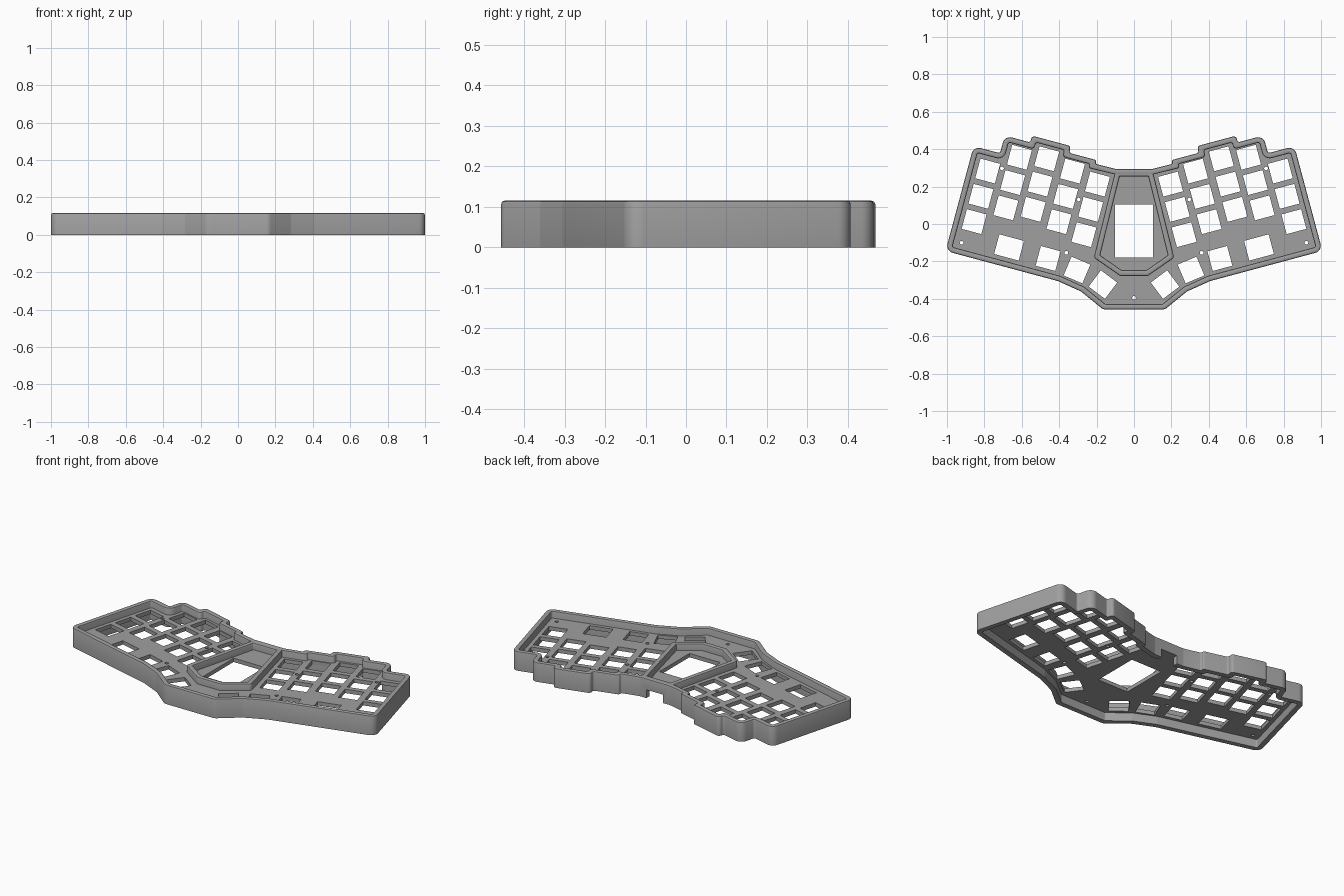
import bpy, bmesh, math
from mathutils import Vector

if "Cube" in bpy.data.objects:
    bpy.data.objects.remove(bpy.data.objects["Cube"])

H = 0.115                      # case height
PLATE_LOW, PLATE_TOP = 0.05, 0.073
TILT = math.radians(15)        # splay of each half

grey = bpy.data.materials.new("case grey")
grey.diffuse_color = (0.35, 0.35, 0.35, 1)
grey.use_nodes = True
grey.node_tree.nodes["Principled BSDF"].inputs["Base Color"].default_value = grey.diffuse_color


def ab(a, b):
    """Point on the tilted right half (a along rows, b along columns)."""
    c, s = math.cos(TILT), math.sin(TILT)
    return (a * c - b * s, a * s + b * c)


def mirrored(right):
    """Close a right-hand outline (clockwise) with its left-hand mirror."""
    return [Vector(p) for p in right] + [Vector((-x, y)) for x, y in reversed(right)]


def offset_round(pts, off, radius, segs=6):
    """Inset a clockwise outline and round its corners with true arcs."""
    n = len(pts)
    dirs = [(pts[(i + 1) % n] - pts[i]).normalized() for i in range(n)]
    corners = []
    for i in range(n):
        n1 = Vector((dirs[i - 1].y, -dirs[i - 1].x))
        n2 = Vector((dirs[i].y, -dirs[i].x))
        corners.append(pts[i] + (n1 + n2) * (off / (1 + n1.dot(n2))))
    out = []
    for i, p in enumerate(corners):
        d1, d2 = dirs[i - 1], dirs[i]
        turn = math.acos(max(-1, min(1, d1.dot(d2))))
        convex = d1.x * d2.y - d1.y * d2.x < 0
        r = max(radius - off, 0.005) if convex else 0.012 + off
        room = min((p - corners[i - 1]).length, (corners[(i + 1) % n] - p).length)
        t = min(r * math.tan(turn / 2), 0.48 * room)
        a, b, w = p - d1 * t, p + d2 * t, math.cos(turn / 2)
        for k in range(segs + 1):
            u = k / segs
            f, g, h = (1 - u) ** 2, 2 * w * u * (1 - u), u * u
            out.append((a * f + p * g + b * h) / (f + g + h))
    return out


def wall(name, pts, radius, thick, low, top, bevel=0.008):
    """Closed wall following an outline, with softened top edges."""
    prof = [(0, low), (0, top - bevel), (bevel * 0.3, top - bevel * 0.3), (bevel, top),
            (thick - bevel, top), (thick - bevel * 0.3, top - bevel * 0.3),
            (thick, top - bevel), (thick, low)]
    bm = bmesh.new()
    rings = [[bm.verts.new((p.x, p.y, z)) for p in offset_round(pts, off, radius)]
             for off, z in prof]
    for j, r1 in enumerate(rings):
        r2 = rings[(j + 1) % len(rings)]
        for i in range(len(r1)):
            k = (i + 1) % len(r1)
            bm.faces.new((r1[i], r1[k], r2[k], r2[i]))
    bmesh.ops.recalc_face_normals(bm, faces=bm.faces)
    me = bpy.data.meshes.new(name)
    bm.to_mesh(me)
    bm.free()
    me.materials.append(grey)
    ob = bpy.data.objects.new(name, me)
    bpy.context.collection.objects.link(ob)
    return ob


def activate(ob):
    bpy.ops.object.select_all(action='DESELECT')
    ob.select_set(True)
    bpy.context.view_layer.objects.active = ob


def rect(cx, cy, w, h, ang):
    """Corners of a turned rectangle."""
    c, s = math.cos(ang), math.sin(ang)
    return [(cx + x * w / 2 * c - y * h / 2 * s, cy + x * w / 2 * s + y * h / 2 * c)
            for x, y in ((-1, -1), (1, -1), (1, 1), (-1, 1))]


def circle(cx, cy, r, n=14):
    return [(cx + r * math.cos(2 * math.pi * i / n), cy + r * math.sin(2 * math.pi * i / n))
            for i in range(n)]


# Outline of the case: stepped back edge, square outer end, angled front
outline = mirrored([
    (0.10, 0.295), ab(0.282, 0.257), ab(0.282, 0.278), ab(0.433, 0.278),
    ab(0.433, 0.315), ab(0.649, 0.315), ab(0.649, 0.278), ab(0.79, 0.278),
    ab(0.79, 0.18), ab(0.936, 0.18), ab(0.936, -0.40), ab(0.314, -0.40),
    (0.283, -0.361), (0.165, -0.457)])
rim = wall("outer_wall", outline, 0.04, 0.03, 0, H)

# Cable notch under the middle of the back wall
bpy.ops.mesh.primitive_cube_add(size=1, location=(0, 0.3, 0.015))
cutter = bpy.context.object
cutter.scale = (0.11, 0.2, 0.07)
mod = rim.modifiers.new("notch", 'BOOLEAN')
mod.operation, mod.solver, mod.object = 'DIFFERENCE', 'EXACT', cutter
activate(rim)
bpy.ops.object.modifier_apply(modifier="notch")
bpy.data.objects.remove(cutter)

# Six-sided wall around the middle bay
bay = mirrored([(0.10, 0.284), (0.215, -0.18), (0.075, -0.277)])
bay_wall = wall("bay_wall", bay, 0.02, 0.03, PLATE_TOP - 0.01, H - 0.001)

# Openings of the right half: finger keys, lower row, thumb keys, screws
KEY = 0.109
holes = []
for a, b in ((0.244, 0.0155), (0.391, 0.048), (0.541, 0.076), (0.684, 0.046), (0.829, -0.069)):
    for row in (-1, 0, 1):
        holes.append(rect(*ab(a, b + row * 0.14), KEY, KEY, TILT))
holes.append(rect(*ab(0.613, -0.294), 0.136, KEY, TILT))
holes.append(rect(*ab(0.396, -0.297), KEY, KEY, TILT))
holes.append(rect(0.305, -0.246, KEY, KEY, math.radians(23)))
holes.append(rect(0.166, -0.324, KEY, KEY, math.radians(37)))
for x, y in ((0.922, -0.10), (0.706, 0.297), (0.296, 0.131), (0.362, -0.154)):
    holes.append(circle(x, y, 0.01))
holes += [[(-x, y) for x, y in h] for h in holes]
# Central openings: display window and front screw
holes.append(rect(0, -0.037, 0.204, 0.283, 0))
holes.append(circle(0, -0.395, 0.01))

# Key plate: filled flat outline with all openings
cu = bpy.data.curves.new("key_plate", 'CURVE')
cu.dimensions, cu.fill_mode = '2D', 'BOTH'
cu.extrude = (PLATE_TOP - PLATE_LOW) / 2
for loop in [offset_round(outline, 0.022, 0.04)] + holes:
    sp = cu.splines.new('POLY')
    sp.points.add(len(loop) - 1)
    for pt, co in zip(sp.points, loop):
        pt.co = (co[0], co[1], 0, 1)
    sp.use_cyclic_u = True
cu.materials.append(grey)
plate = bpy.data.objects.new("key_plate", cu)
bpy.context.collection.objects.link(plate)
plate.location.z = (PLATE_TOP + PLATE_LOW) / 2
activate(plate)
bpy.ops.object.convert(target='MESH')

for ob in (rim, bay_wall, bpy.context.object):
    activate(ob)
    bpy.ops.object.shade_smooth_by_angle(angle=math.radians(35))
